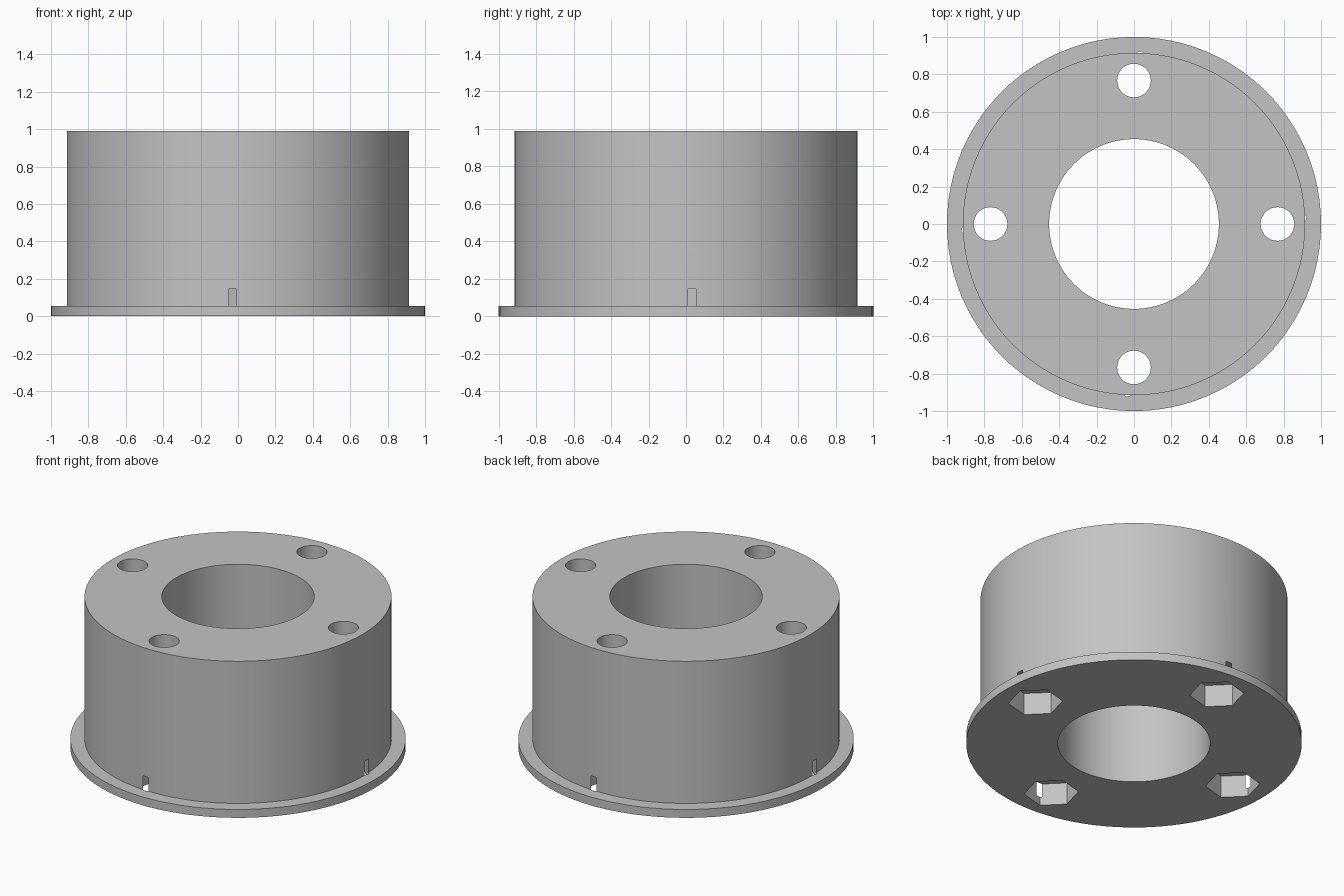
import bpy, bmesh, math

cube = bpy.data.objects.get("Cube")
if cube:
    bpy.data.objects.remove(cube, do_unlink=True)

# Dimensions
FLANGE_R, BODY_R, BORE_R = 1.0, 0.915, 0.454
FLANGE_H, HEIGHT = 0.055, 0.99
BOLT_CIRCLE, BOLT_R = 0.767, 0.09
NUT_R, NUT_DEPTH = 0.162, 0.145

grey = bpy.data.materials.new("Plain grey")
grey.use_nodes = True
colour = (0.55, 0.55, 0.55, 1)
grey.diffuse_color = colour
grey.node_tree.nodes["Principled BSDF"].inputs["Base Color"].default_value = colour


def make_object(name, bm):
    bmesh.ops.recalc_face_normals(bm, faces=bm.faces)
    mesh = bpy.data.meshes.new(name)
    bm.to_mesh(mesh)
    bm.free()
    mesh.materials.append(grey)
    obj = bpy.data.objects.new(name, mesh)
    bpy.context.collection.objects.link(obj)
    return obj


def lathe(name, profile, sides):
    """Revolve a closed (radius, height) profile around z."""
    bm = bmesh.new()
    rings = []
    for i in range(sides):
        a = math.tau * i / sides
        rings.append([bm.verts.new((r * math.cos(a), r * math.sin(a), z)) for r, z in profile])
    n = len(profile)
    for i in range(sides):
        here, after = rings[i], rings[(i + 1) % sides]
        for j in range(n):
            k = (j + 1) % n
            bm.faces.new((here[j], after[j], after[k], here[k]))
    return make_object(name, bm)


def prism(bm, x, y, radius, bottom, top, sides, turn=0.0):
    """Add a closed upright prism."""
    loops = []
    for z in (bottom, top):
        loops.append([bm.verts.new((x + radius * math.cos(turn + math.tau * i / sides),
                                    y + radius * math.sin(turn + math.tau * i / sides), z))
                      for i in range(sides)])
    low, high = loops
    bm.faces.new(low[::-1])
    bm.faces.new(high)
    for i in range(sides):
        k = (i + 1) % sides
        bm.faces.new((low[i], low[k], high[k], high[i]))


def cut(target, name, *shape):
    """Cut the same prism at the four bolt positions."""
    bm = bmesh.new()
    for i in range(4):
        a = i * math.pi / 2
        prism(bm, BOLT_CIRCLE * math.cos(a), BOLT_CIRCLE * math.sin(a), *shape)
    cutter = make_object(name, bm)
    cutter.hide_render = True
    mod = target.modifiers.new(name, "BOOLEAN")
    mod.operation = "DIFFERENCE"
    mod.solver = "EXACT"
    mod.object = cutter
    bpy.context.view_layer.objects.active = target
    bpy.ops.object.modifier_apply(modifier=mod.name)
    bpy.data.objects.remove(cutter, do_unlink=True)


# Flanged hub with a central bore
hub = lathe("flanged_hub", [(BORE_R, 0), (FLANGE_R, 0), (FLANGE_R, FLANGE_H),
                            (BODY_R, FLANGE_H), (BODY_R, HEIGHT), (BORE_R, HEIGHT)], 96)

# Hexagonal nut pockets, whose corners break through the wall as small slots
cut(hub, "nut_pockets", NUT_R, -0.1, NUT_DEPTH, 6, math.radians(15))

# Bolt holes right through
cut(hub, "bolt_holes", BOLT_R, -0.1, HEIGHT + 0.1, 40)

bpy.ops.object.select_all(action="DESELECT")
hub.select_set(True)
bpy.context.view_layer.objects.active = hub
bpy.ops.object.shade_smooth_by_angle(angle=math.radians(30))
